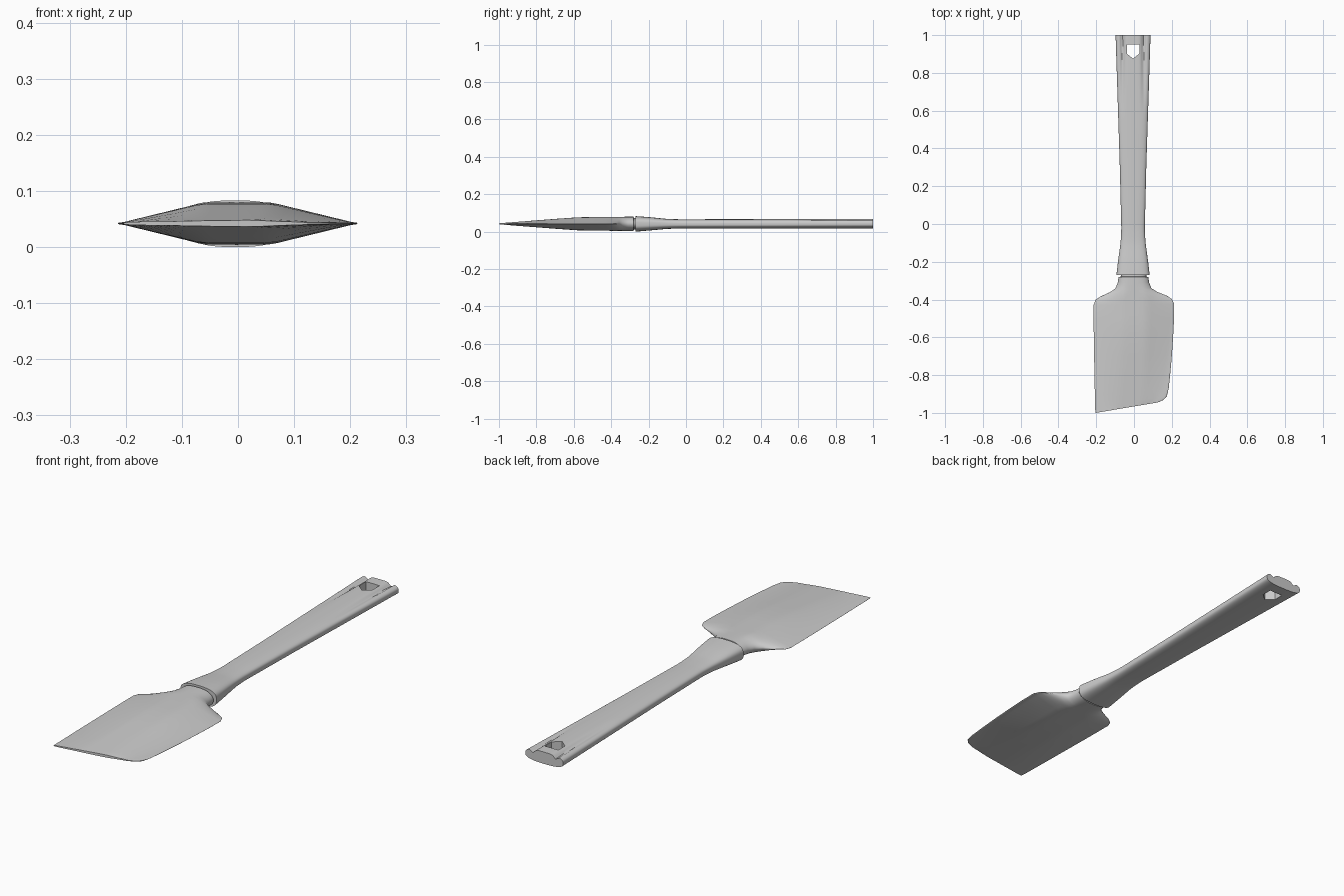
import bpy, bmesh, math

if "Cube" in bpy.data.objects:
    bpy.data.objects.remove(bpy.data.objects["Cube"])

MID = 0.042  # height of the blade's central plane


def make_material(name, rgb):
    mat = bpy.data.materials.new(name)
    mat.use_nodes = True
    color = (*rgb, 1)
    mat.diffuse_color = color
    mat.node_tree.nodes["Principled BSDF"].inputs["Base Color"].default_value = color
    return mat


grey = make_material("soft grey", (0.6, 0.6, 0.6))


def loft(name, rings):
    """Skin closed rings of equal length and cap both ends."""
    bm = bmesh.new()
    loops = [[bm.verts.new(p) for p in ring] for ring in rings]
    n = len(loops[0])
    for a, b in zip(loops, loops[1:]):
        for i in range(n):
            j = (i + 1) % n
            bm.faces.new((a[i], a[j], b[j], b[i]))
    bm.faces.new(loops[0])
    bm.faces.new(loops[-1])
    bmesh.ops.recalc_face_normals(bm, faces=bm.faces)
    mesh = bpy.data.meshes.new(name)
    bm.to_mesh(mesh)
    bm.free()
    obj = bpy.data.objects.new(name, mesh)
    bpy.context.collection.objects.link(obj)
    mesh.materials.append(grey)
    return obj


def smooth(obj, angle):
    bpy.ops.object.select_all(action="DESELECT")
    obj.select_set(True)
    bpy.context.view_layer.objects.active = obj
    bpy.ops.object.shade_smooth_by_angle(angle=math.radians(angle))


def sample(keys, t):
    """Eased interpolation of rows whose first number is the position."""
    for a, b in zip(keys, keys[1:]):
        if t <= b[0]:
            f = (t - a[0]) / (b[0] - a[0])
            return [p + (q - p) * f for p, q in zip(a[1:], b[1:])]
    return keys[-1][1:]


def power(v, e):
    return math.copysign(abs(v) ** e, v)


# Handle: position, half width, bottom, top
handle_keys = [
    (-0.27, 0.088, 0.000, 0.083), (-0.20, 0.080, 0.006, 0.078),
    (-0.10, 0.066, 0.015, 0.068), (-0.03, 0.062, 0.017, 0.066),
    (0.30, 0.070, 0.017, 0.067), (1.00, 0.0925, 0.017, 0.069),
]


def handle_ring(y, count=72):
    w, low, high = sample(handle_keys, y)
    mid, half = (low + high) / 2, (high - low) / 2
    fade = max(0, (y - 0.58) / 0.42)
    ring = []
    for i in range(count):
        a = math.tau * i / count
        x = w * power(math.cos(a), 0.75)
        z = mid + half * power(math.sin(a), 0.65)
        # Two shallow grooves deepen towards the hanging end
        if math.sin(a) > 0:
            z -= 0.014 * fade * math.exp(-((abs(x) - 0.056) / 0.011) ** 2)
        ring.append((x - 0.005, y, z))
    return ring


handle = loft("handle", [handle_ring(-0.27 + 1.27 * i / 50) for i in range(51)])

# Hanging hole with a pointed lower end
hole = [(-0.038, 0.95), (0.028, 0.95), (0.028, 0.902), (-0.005, 0.875), (-0.038, 0.902)]
cutter = loft("hole_cutter", [[(x, y, z) for x, y in hole] for z in (-0.1, 0.2)])
cutter.hide_render = True
cut = handle.modifiers.new("hanging hole", "BOOLEAN")
cut.operation = "DIFFERENCE"
cut.solver = "EXACT"
cut.object = cutter
graph = bpy.context.evaluated_depsgraph_get()
handle.data = bpy.data.meshes.new_from_object(handle.evaluated_get(graph))
handle.modifiers.clear()
bpy.data.objects.remove(cutter)
smooth(handle, 35)

# Blade outline rows: left x, left y, right x, right y
blade_rows = [
    (-0.070, -0.262, 0.065, -0.262), (-0.070, -0.279, 0.065, -0.279),
    (-0.082, -0.280, 0.076, -0.280), (-0.086, -0.310, 0.080, -0.310),
    (-0.098, -0.340, 0.092, -0.340), (-0.125, -0.360, 0.120, -0.358),
    (-0.180, -0.385, 0.175, -0.380), (-0.204, -0.402, 0.200, -0.397),
    (-0.214, -0.430, 0.213, -0.425), (-0.214, -0.500, 0.212, -0.500),
    (-0.213, -0.580, 0.208, -0.580), (-0.211, -0.700, 0.201, -0.690),
    (-0.209, -0.820, 0.192, -0.790), (-0.207, -0.910, 0.184, -0.868),
    (-0.206, -0.965, 0.174, -0.912), (-0.205, -0.988, 0.155, -0.932),
    (-0.204, -1.000, 0.125, -0.945),
]
# Half thickness of the blade along its length
thickness = [(-1.0, 0.003), (-0.60, 0.034), (-0.54, 0.036), (-0.30, 0.038),
             (-0.2795, 0.038), (-0.279, 0.031), (-0.25, 0.031)]


def blade_ring(row, columns=28):
    lx, ly, rx, ry = row
    half = (rx - lx) / 2
    blend = min(1, max(0, (half - 0.08) / 0.1))
    top, bottom = [], []
    for i in range(columns + 1):
        s = -math.cos(math.pi * i / columns)
        f = (s + 1) / 2
        x, y = lx + (rx - lx) * f, ly + (ry - ly) * f
        height = sample(thickness, y)[0]
        # Rounded neck section turns into a flat ridge with sloping wings
        dome = max(0, 1 - abs(s) ** 2.6) ** 0.5
        core = 0.062 / half
        wing = min(1, (1 - abs(s)) / max(0.05, 1 - core))
        rim = 0.004 * max(0, 1 - s * s) ** 0.25
        t = min(height, max(rim, height * (dome * (1 - blend) + wing * blend)))
        top.append((x, y, MID + t))
        if 0 < i < columns:
            bottom.append((x, y, MID - t))
    return top + bottom[::-1]


blade = loft("blade", [blade_ring(r) for r in blade_rows])
smooth(blade, 40)
